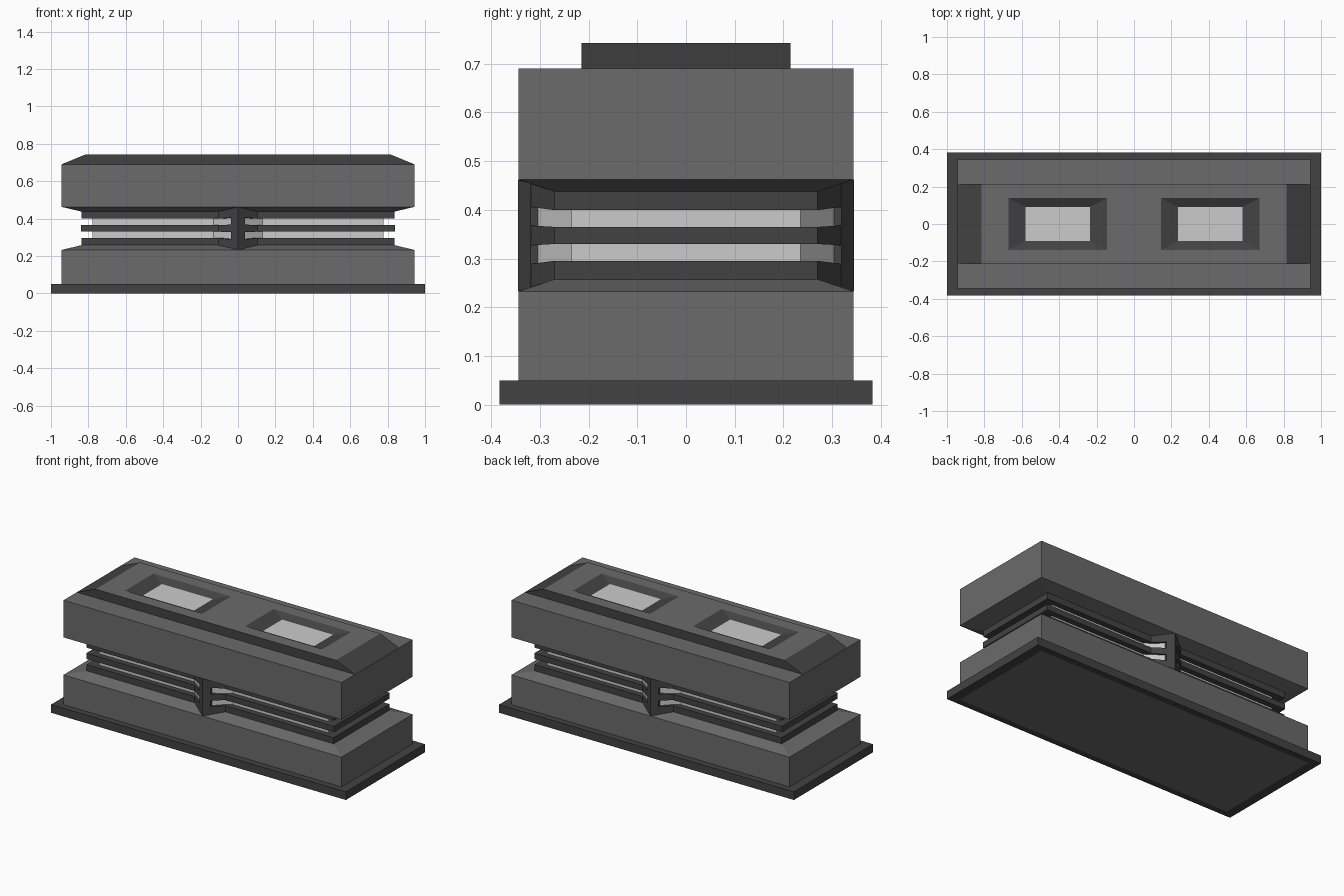
import bpy, bmesh

if "Cube" in bpy.data.objects:
    bpy.data.objects.remove(bpy.data.objects["Cube"])

MID = 0.3475  # height of the waist's mirror plane


def material(name, v):
    m = bpy.data.materials.new(name)
    m.diffuse_color = (v, v, v, 1)
    m.use_nodes = True
    m.node_tree.nodes["Principled BSDF"].inputs["Base Color"].default_value = m.diffuse_color
    return m


BODY, DARK, LIGHT = 0, 1, 2
MATS = [material("body_grey", 0.145), material("dark_grey", 0.055), material("light_grey", 0.8)]


def finish(name, bm, closed=True):
    if closed:
        bmesh.ops.recalc_face_normals(bm, faces=bm.faces)
    me = bpy.data.meshes.new(name)
    bm.to_mesh(me)
    bm.free()
    for m in MATS:
        me.materials.append(m)
    bpy.context.collection.objects.link(bpy.data.objects.new(name, me))


def loft(name, rings, mats, start=None, end=None, closed=True):
    """Skin rings of points; mats per strip; start/end give cap materials."""
    bm = bmesh.new()
    rv = [[bm.verts.new(p) for p in r] for r in rings]
    for a, b, m in zip(rv, rv[1:] + rv[:1], mats):
        n = len(a)
        for i in range(n):
            j = (i + 1) % n
            bm.faces.new((a[i], a[j], b[j], b[i])).material_index = m
    if start is not None:
        bm.faces.new(rv[0][::-1]).material_index = start
    if end is not None:
        bm.faces.new(rv[-1]).material_index = end
    finish(name, bm, closed)


def rect(x, y, z, cx=0):
    return [(cx - x, -y, z), (cx + x, -y, z), (cx + x, y, z), (cx - x, y, z)]


def plan(x, y, b, tip, z, tip_z=None):
    """Rectangle whose long sides bulge to a point at x = 0."""
    tz = z if tip_z is None else tip_z
    half = [(-x, -y, z), (-b, -y, z), (0, -tip, tz), (b, -y, z), (x, -y, z)]
    return half + [(-px, -py, pz) for px, py, pz in half]


# plinth frame around the foot of the body
loft("plinth_frame", [rect(1, .383, 0), rect(1, .383, .05),
                      rect(.943, .344, .05), rect(.943, .344, 0)], [DARK] * 4)

# lower and upper bodies, each tapering into a waist collar
for name, s, z0 in (("lower_body", -1, 0), ("upper_body", 1, .69)):
    loft(name, [plan(.943, .344, .105, .344, z0),
                plan(.943, .344, .105, .344, MID + s * .115),
                plan(.838, .27, .105, .344, MID + s * .09, MID + s * .114),
                plan(.838, .27, .105, .344, MID + s * .052, MID + s * .062)],
         [BODY, BODY, DARK], BODY, DARK)

# glowing strip, centre fin and wedge posts in the waist
loft("light_strip", [plan(.778, .235, .13, .331, MID - .053, MID - .065),
                     plan(.778, .235, .13, .331, MID + .053, MID + .065)],
     [LIGHT], LIGHT, LIGHT)
loft("centre_fin", [plan(.84, .27, .105, .344, MID - .0175, MID - .022),
                    plan(.84, .27, .105, .344, MID + .0175, MID + .022)],
     [DARK], DARK, DARK)
for name, s in (("front_post", -1), ("back_post", 1)):
    wedge = [(-.037, s * .25), (-.037, s * .319), (0, s * .345), (.037, s * .319), (.037, s * .25)]
    loft(name, [[(x, y, MID + t * (.107 if x else .114)) for x, y in wedge] for t in (-1, 1)],
         [DARK], DARK, DARK)

# raised top with sloping ends
loft("raised_top_sides", [rect(.943, .215, .69), rect(.815, .215, .743)], [DARK], closed=False)

# top deck with two openings
xs, ys = [-.815, -.67, -.145, .145, .67, .815], [-.215, -.138, .138, .215]
bm = bmesh.new()
g = [[bm.verts.new((x, y, .743)) for y in ys] for x in xs]
for i in range(5):
    for j in range(3):
        if not (j == 1 and i in (1, 3)):
            bm.faces.new((g[i][j], g[i + 1][j], g[i + 1][j + 1], g[i][j + 1]))
finish("top_deck", bm, False)

# sloped recesses with light panels
for name, cx in (("left_recess", -.4075), ("right_recess", .4075)):
    loft(name, [rect(.2625, .138, .743, cx), rect(.173, .092, .72, cx)],
         [DARK], end=LIGHT, closed=False)
